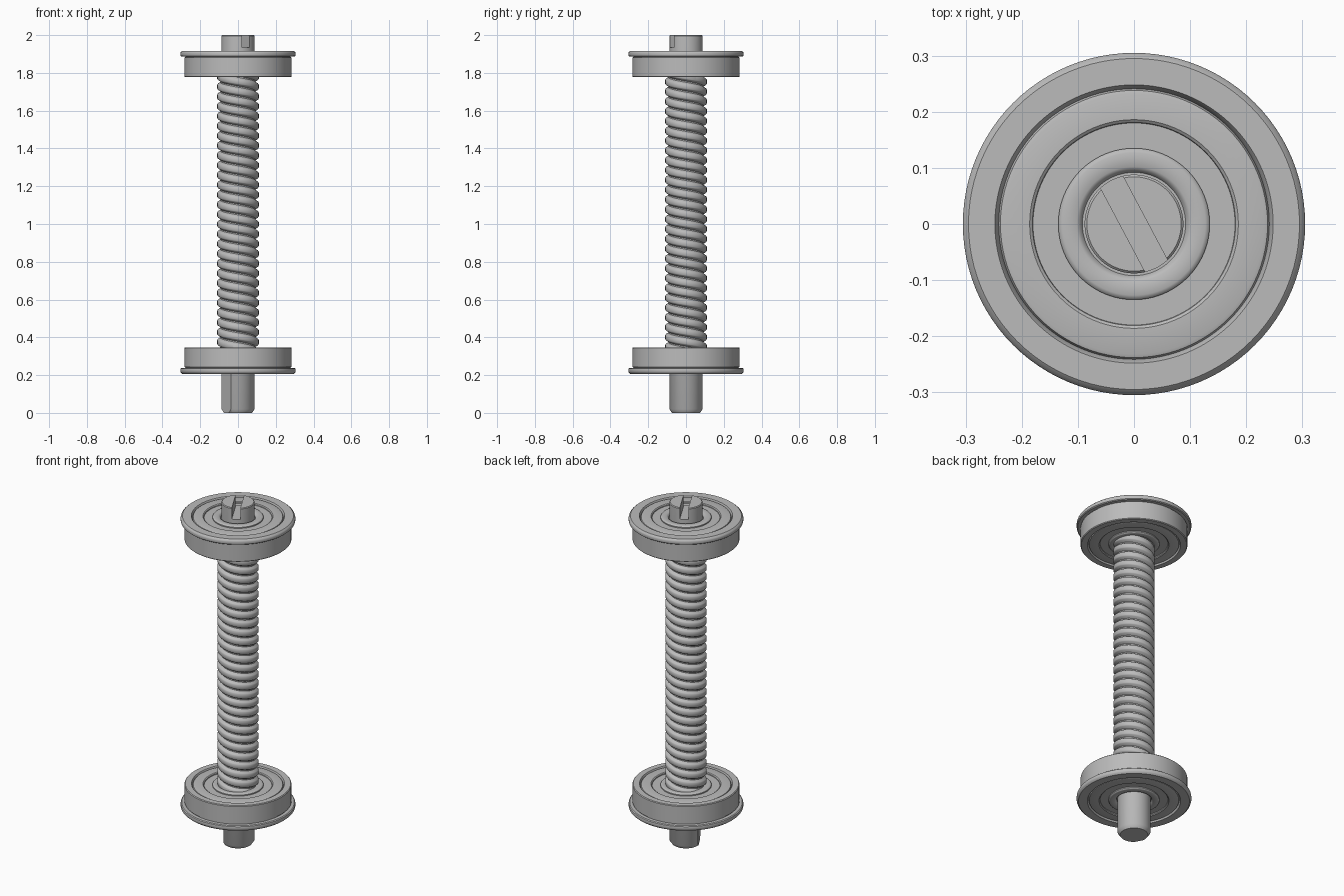
import bpy, bmesh
from math import cos, sin, pi, radians
from mathutils import Vector

if "Cube" in bpy.data.objects:
    bpy.data.objects.remove(bpy.data.objects["Cube"])

steel = bpy.data.materials.new("grey steel")
steel.use_nodes = True
steel.diffuse_color = (0.5, 0.5, 0.5, 1)
steel.node_tree.nodes["Principled BSDF"].inputs["Base Color"].default_value = (0.5, 0.5, 0.5, 1)


def make(name, bm):
    bmesh.ops.recalc_face_normals(bm, faces=bm.faces)
    mesh = bpy.data.meshes.new(name)
    bm.to_mesh(mesh)
    bm.free()
    mesh.materials.append(steel)
    ob = bpy.data.objects.new(name, mesh)
    bpy.context.collection.objects.link(ob)
    return ob


def select(ob):
    bpy.ops.object.select_all(action='DESELECT')
    ob.select_set(True)
    bpy.context.view_layer.objects.active = ob


def smooth(ob, angle=35):
    select(ob)
    bpy.ops.object.shade_smooth_by_angle(angle=radians(angle))


def lathe(name, profile, closed=True, sides=96):
    """Turn a (radius, height) profile around the z axis."""
    bm = bmesh.new()
    verts = [bm.verts.new((r, 0, z)) for r, z in profile]
    pairs = list(zip(verts, verts[1:]))
    if closed:
        pairs.append((verts[-1], verts[0]))
    edges = [bm.edges.new(p) for p in pairs]
    bmesh.ops.spin(bm, geom=verts + edges, axis=(0, 0, 1), cent=(0, 0, 0),
                   angle=2 * pi, steps=sides, use_merge=True)
    bmesh.ops.remove_doubles(bm, verts=bm.verts, dist=1e-5)
    return make(name, bm)


def cut_box(target, size, centre, turn):
    """Subtract a box turned about z."""
    bpy.ops.mesh.primitive_cube_add(size=1, location=centre, rotation=(0, 0, turn))
    cutter = bpy.context.object
    cutter.scale = size
    cutter.hide_render = True
    mod = target.modifiers.new("cut", 'BOOLEAN')
    mod.operation = 'DIFFERENCE'
    mod.solver = 'EXACT'
    mod.object = cutter
    select(target)
    bpy.ops.object.modifier_apply(modifier=mod.name)
    bpy.data.objects.remove(cutter)


# Shaft with a screwdriver slot on top and a flat on the lower end
R = 0.088
shaft = lathe("shaft", [(0, 0), (0.074, 0), (R, 0.02), (R, 1.996), (R - 0.004, 2), (0, 2)], closed=False)
turn = radians(28)
out = Vector((cos(turn), sin(turn), 0))
cut_box(shaft, (0.045, 0.4, 0.13), (0, 0, 2), turn)
cut_box(shaft, (0.1, 0.3, 0.42), -out * 0.12, turn)
smooth(shaft)

# Two-start left-hand worm thread, swept along its helix and trimmed flat
PITCH, STARTS, SIDES = 0.052, 2, 72
LOW, HIGH = 0.342, 1.782
tooth = [(0, 0.093), (0.12, 0.093), (0.28, 0.107), (0.36, 0.11),
         (0.76, 0.11), (0.84, 0.107)]
rows = [(LOW - 0.1 + (k + f) * PITCH, r) for k in range(34) for f, r in tooth]
bm = bmesh.new()
columns = []
for i in range(SIDES + 1):
    a = 2 * pi * i / SIDES
    drop = STARTS * PITCH * i / SIDES
    columns.append([bm.verts.new((r * cos(a), r * sin(a), z - drop)) for z, r in rows])
for c, d in zip(columns, columns[1:]):
    for j in range(len(rows) - 1):
        bm.faces.new((c[j], d[j], d[j + 1], c[j + 1]))
bmesh.ops.remove_doubles(bm, verts=bm.verts, dist=1e-5)
for z, n in ((LOW, -1), (HIGH, 1)):
    bmesh.ops.bisect_plane(bm, geom=bm.verts[:] + bm.edges[:] + bm.faces[:],
                           plane_co=(0, 0, z), plane_no=(0, 0, n), clear_outer=True)
smooth(make("worm_thread", bm), 40)

# Flanged bearings, the flange on the side away from the worm
H = 0.14


def both_faces(side):
    """Close a face profile, given as (radius, depth), with its mirror image."""
    return [(r, H - d) for r, d in side] + [(r, d) for r, d in reversed(side)]


inner_race = both_faces([(0.086, 0.012), (0.092, 0.012), (0.096, 0.004), (0.102, 0),
                         (0.127, 0), (0.132, 0.002), (0.135, 0.006), (0.135, 0.02)])
shield = both_faces([(0.13, 0.012), (0.18, 0.012), (0.181, 0.007), (0.186, 0.003),
                     (0.232, 0.003), (0.238, 0.005), (0.241, 0.011), (0.243, 0.02)])
outer_race = [(0.241, 0.012), (0.247, 0), (0.28, 0), (0.284, 0.004), (0.284, 0.104),
              (0.279, 0.106), (0.279, 0.109), (0.299, 0.109), (0.304, 0.113), (0.305, 0.118),
              (0.305, 0.127), (0.303, 0.133), (0.295, H), (0.248, H), (0.241, H - 0.012)]

for where, base, way in (("upper", 1.777, 1), ("lower", 0.347, -1)):
    for part, profile in (("inner_race", inner_race), ("shield", shield), ("outer_race", outer_race)):
        smooth(lathe(f"{where}_{part}", [(r, base + way * z) for r, z in profile]))
